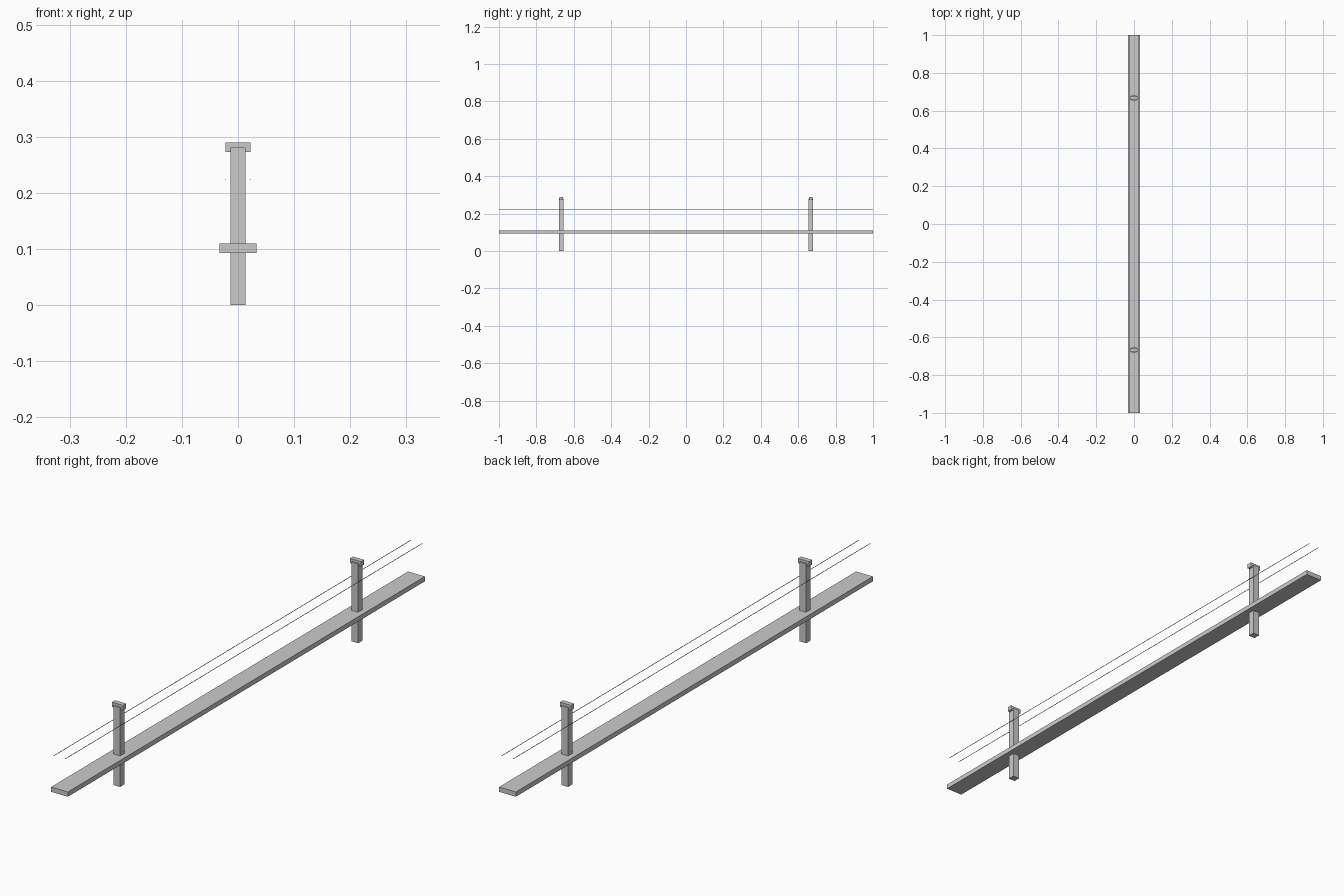
import bpy

if "Cube" in bpy.data.objects:
    bpy.data.objects.remove(bpy.data.objects["Cube"])


def box(name, x, y, z):
    """Box spanning the given (min, max) ranges."""
    bpy.ops.mesh.primitive_cube_add(size=1, location=[sum(r) / 2 for r in (x, y, z)])
    ob = bpy.context.object
    ob.name = name
    ob.scale = [r[1] - r[0] for r in (x, y, z)]
    bpy.ops.object.transform_apply(location=False, rotation=False, scale=True)
    return ob


# long flat deck
box("deck", (-0.033, 0.033), (-1, 1), (0.093, 0.11))

# two posts passing through the deck, each with a crossbar on top
for side, yc in (("front", -0.667), ("back", 0.667)):
    box(side + "_post", (-0.013, 0.013), (yc - 0.0125, yc + 0.0125), (0, 0.281))
    box(side + "_crossbar", (-0.022, 0.022), (yc - 0.0085, yc + 0.0085), (0.273, 0.29))

# thin overhead wires running the full length
for side, xc in (("left", -0.022), ("right", 0.022)):
    r = 0.0007
    box(side + "_wire", (xc - r, xc + r), (-1, 1), (0.224 - r, 0.224 + r))
